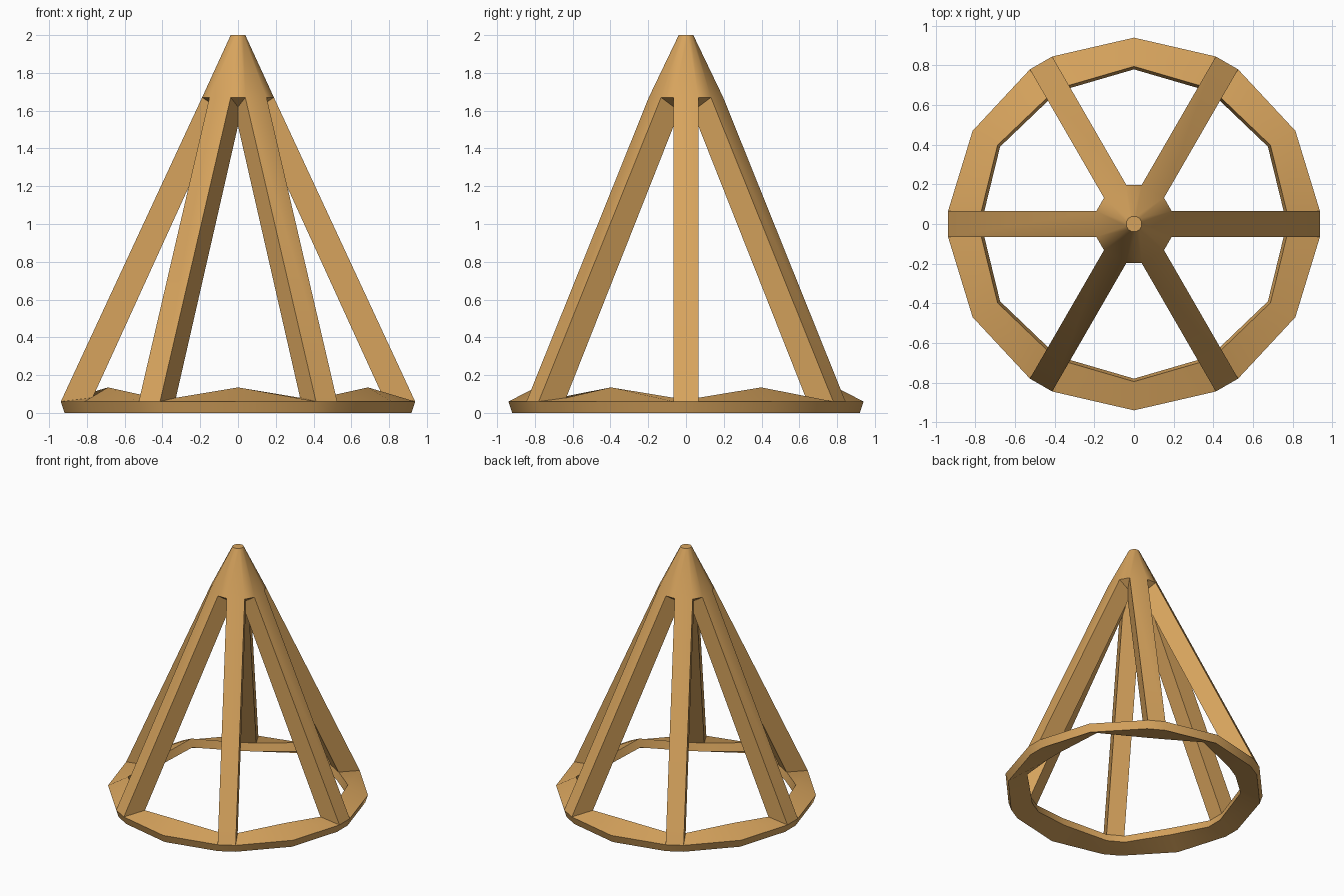
import bpy, bmesh, math

cube = bpy.data.objects.get("Cube")
if cube:
    bpy.data.objects.remove(cube, do_unlink=True)

wood = bpy.data.materials.new("tan")
color = (0.68, 0.37, 0.11, 1)
wood.diffuse_color = color
wood.use_nodes = True
wood.node_tree.nodes["Principled BSDF"].inputs["Base Color"].default_value = color

HALF = 0.065                              # half the width of a leg
CROTCH = HALF / math.tan(math.radians(30))  # where neighbouring legs meet
STEP = math.radians(60)

# Leg outline as (distance from axis, height)
OUT_TOP, OUT_LOW = (0.938, 0.06), (0.918, 0)
IN_LOW, IN_TOP = (0.755, 0.02), (0.77, 0.08)
CROTCH_LOW, CROTCH_TOP = (CROTCH, 1.52), (CROTCH, 1.62)
SHOULDER = (0.19, 1.67)

# Ring section halfway between two legs, as (radius, height)
MID_RING = [(0.94, 0.06), (0.92, 0), (0.78, 0.07), (0.795, 0.135)]
LEG_RING = [OUT_TOP, OUT_LOW, IN_LOW, IN_TOP]

bm = bmesh.new()


def leg_point(k, side, profile):
    """Point on one side of leg k."""
    s, z = profile
    c, n = math.cos(k * STEP), math.sin(k * STEP)
    return (s * c - side * HALF * n, s * n + side * HALF * c, z)


def polar(turns, r, z):
    """Point at an angle counted in leg steps."""
    return (r * math.cos(turns * STEP), r * math.sin(turns * STEP), z)


def face(*points):
    bm.faces.new([bm.verts.new(p) for p in points])


def add_leg(k):
    path = [SHOULDER, OUT_TOP, OUT_LOW, IN_LOW, IN_TOP, CROTCH_LOW]
    for a, b in zip(path, path[1:]):
        face(leg_point(k, -1, a), leg_point(k, 1, a),
             leg_point(k, 1, b), leg_point(k, -1, b))
    for side in (-1, 1):
        face(*[leg_point(k, side, p) for p in
               (OUT_TOP, IN_TOP, CROTCH_LOW, CROTCH_TOP, SHOULDER)])
    # Hollow under the tip
    face(leg_point(k, -1, CROTCH_LOW), leg_point(k, 1, CROTCH_LOW), (0, 0, 1.77))


def add_ring_segment(k):
    start = [leg_point(k, 1, p) for p in LEG_RING]
    middle = [polar(k + 0.5, r, z) for r, z in MID_RING]
    end = [leg_point(k + 1, -1, p) for p in LEG_RING]
    for a, b in ((start, middle), (middle, end)):
        for i in range(4):
            j = (i + 1) % 4
            face(a[i], b[i], b[j], a[j])


def add_cap_sector(k):
    left, right = leg_point(k, -1, SHOULDER), leg_point(k, 1, SHOULDER)
    following = leg_point(k + 1, -1, SHOULDER)
    t0, t1, t2 = [polar(k + d, 0.04, 2) for d in (-0.25, 0.25, 0.75)]
    face(left, right, t1, t0)
    face(right, following, t2, t1)
    # Underside of the cap between the legs
    face(right, following, leg_point(k, 1, CROTCH_TOP))


for k in range(6):
    add_leg(k)
    add_ring_segment(k)
    add_cap_sector(k)

# Flat tip
face(*[polar(i / 2 - 0.25, 0.04, 2) for i in range(12)])

bmesh.ops.remove_doubles(bm, verts=bm.verts, dist=0.0005)
bmesh.ops.recalc_face_normals(bm, faces=bm.faces)
mesh = bpy.data.meshes.new("conical_frame")
bm.to_mesh(mesh)
bm.free()
mesh.materials.append(wood)
frame = bpy.data.objects.new("conical_frame", mesh)
bpy.context.collection.objects.link(frame)

bpy.ops.object.select_all(action='DESELECT')
frame.select_set(True)
bpy.context.view_layer.objects.active = frame
bpy.ops.object.shade_smooth_by_angle(angle=math.radians(30))
